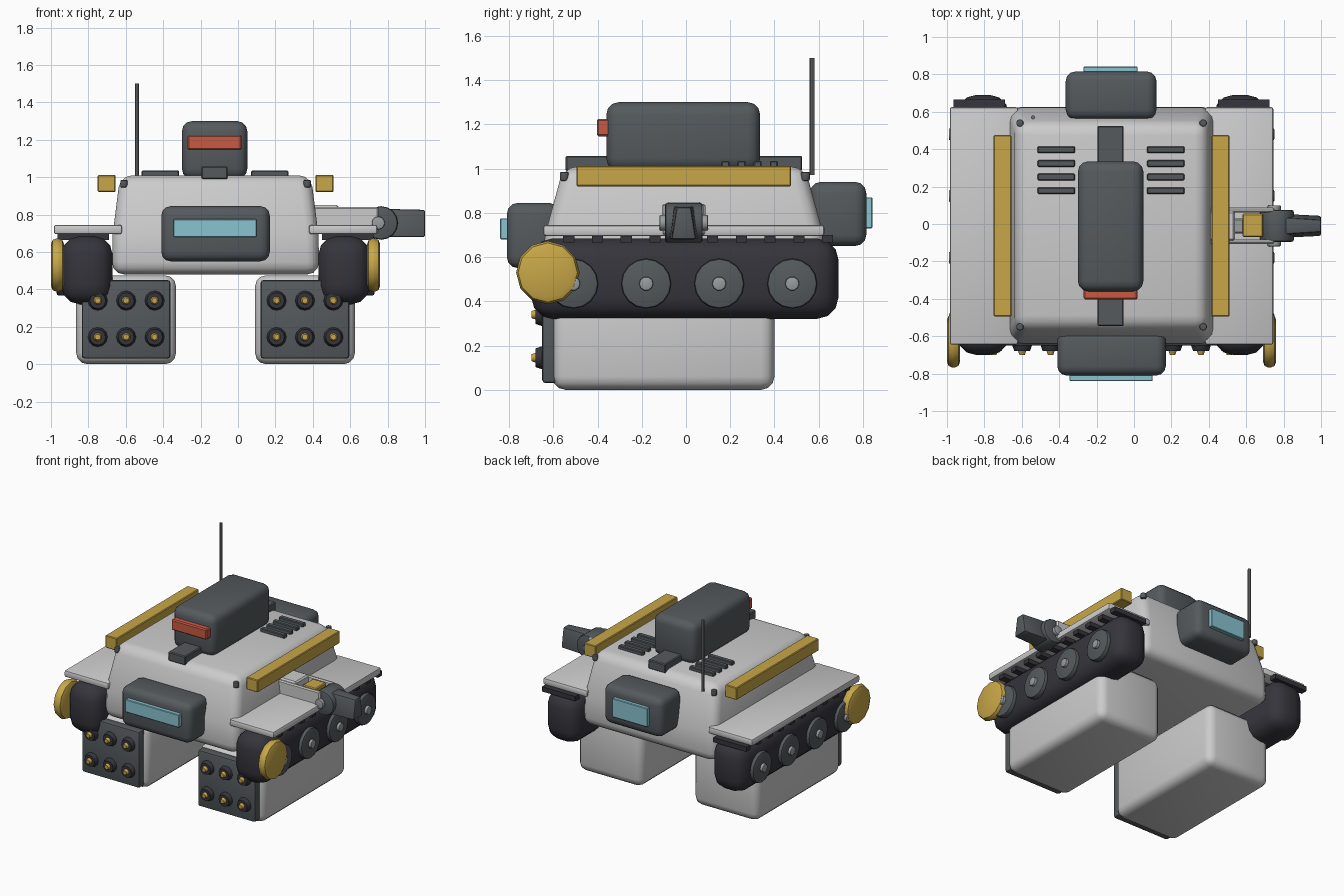
import bpy, bmesh, math
from mathutils import Matrix, Vector

if "Cube" in bpy.data.objects:
    bpy.data.objects.remove(bpy.data.objects["Cube"])

CX = -0.12   # centre line of the vehicle


def material(name, rgb):
    m = bpy.data.materials.new(name)
    m.diffuse_color = (*rgb, 1)
    m.use_nodes = True
    m.node_tree.nodes["Principled BSDF"].inputs["Base Color"].default_value = m.diffuse_color
    return m


LIGHT = material("light_grey", (0.60, 0.60, 0.60))
DARK = material("dark_grey", (0.09, 0.102, 0.11))
BLACK = material("track_black", (0.036, 0.035, 0.045))
GOLD = material("yellow", (0.58, 0.39, 0.065))
RED = material("red", (0.58, 0.10, 0.055))
CYAN = material("pale_cyan", (0.25, 0.55, 0.63))
STEEL = material("steel", (0.32, 0.34, 0.35))
ROD = material("rod_grey", (0.16, 0.16, 0.165))


def finish(bm, name, mat, bevel=0.0, segs=3, min_angle=0.6):
    """Round the sharp edges, then make a smooth-by-angle object."""
    bmesh.ops.recalc_face_normals(bm, faces=bm.faces)
    if bevel:
        edges = [e for e in bm.edges if e.calc_face_angle(0) > min_angle]
        bmesh.ops.bevel(bm, geom=edges, offset=bevel, segments=segs,
                        profile=0.5, affect='EDGES', clamp_overlap=True)
    me = bpy.data.meshes.new(name)
    bm.to_mesh(me)
    bm.free()
    me.materials.append(mat)
    ob = bpy.data.objects.new(name, me)
    bpy.context.collection.objects.link(ob)
    bpy.ops.object.select_all(action='DESELECT')
    ob.select_set(True)
    bpy.context.view_layer.objects.active = ob
    bpy.ops.object.shade_smooth_by_angle(angle=math.radians(35))
    return ob


def box(name, mat, x, y, z, bevel=0.0, segs=3):
    """Box from (min, max) ranges."""
    bm = bmesh.new()
    bmesh.ops.create_cube(bm, size=1)
    for v in bm.verts:
        v.co = Vector([(r[0] + r[1]) / 2 + c * (r[1] - r[0])
                       for r, c in zip((x, y, z), v.co)])
    return finish(bm, name, mat, bevel, segs)


def loft(name, mat, rings, bevel, segs=3):
    """Stack of closed point rings, capped at both ends."""
    bm = bmesh.new()
    vs = [[bm.verts.new(p) for p in ring] for ring in rings]
    n = len(vs[0])
    for a, b in zip(vs, vs[1:]):
        for i in range(n):
            bm.faces.new((a[i], a[(i + 1) % n], b[(i + 1) % n], b[i]))
    bm.faces.new(vs[0])
    bm.faces.new(vs[-1])
    return finish(bm, name, mat, bevel, segs)


def rod(name, mat, centre, r, length, axis, sides=12, bevel=0.0, r2=None, segs=2):
    """Cylinder or cone along an axis; r2 is the radius at the positive end."""
    bm = bmesh.new()
    turn = {'X': Matrix.Rotation(math.pi / 2, 4, 'Y'),
            'Y': Matrix.Rotation(-math.pi / 2, 4, 'X'),
            'Z': Matrix.Identity(4)}[axis]
    bmesh.ops.create_cone(bm, cap_ends=True, segments=sides, radius1=r,
                          radius2=r if r2 is None else r2, depth=length,
                          matrix=Matrix.Translation(centre) @ turn)
    return finish(bm, name, mat, bevel, segs, 0.9)


# Hull with upright lower sides and a tapered upper part
def rect(hx, hy, z):
    return [(CX + sx * hx, -0.008 + sy * hy, z)
            for sx, sy in ((-1, -1), (1, -1), (1, 1), (-1, 1))]


loft("hull", LIGHT, [rect(0.555, 0.635, 0.48), rect(0.55, 0.63, 0.70),
                     rect(0.51, 0.545, 1.01)], 0.065)

# Corner bolts and aerial
for sx in (-1, 1):
    for sy in (-1, 1):
        rod("hull_bolt", DARK, (CX + sx * 0.49, -0.005 + sy * 0.545, 0.965),
            0.02, 0.04, 'Z', 10, 0.006)
rod("aerial", ROD, (-0.54, 0.57, 1.235), 0.011, 0.53, 'Z', 8)

# Roof turret, lamp, spine strip and vents
box("turret", DARK, (-0.30, 0.05), (-0.36, 0.335), (0.99, 1.30), 0.055)
box("turret_lamp", RED, (-0.27, 0.02), (-0.403, -0.34), (1.145, 1.225), 0.008, 1)
box("spine_strip", DARK, (-0.195, -0.055), (-0.545, 0.525), (0.99, 1.058), 0.006, 1)
for x0 in (-0.515, 0.07):
    for i in range(4):
        y = 0.178 + i * 0.073
        box("roof_vent", DARK, (x0, x0 + 0.2), (y - 0.018, y + 0.018),
            (0.99, 1.035), 0.005, 1)

# Front and rear sensor housings
box("front_housing", DARK, (-0.41, 0.17), (-0.81, -0.57), (0.55, 0.845), 0.05)
box("front_window", CYAN, (-0.345, 0.10), (-0.84, -0.79), (0.68, 0.775), 0.004, 1)
box("rear_housing", DARK, (-0.365, 0.12), (0.56, 0.815), (0.65, 0.94), 0.05)
box("rear_window", CYAN, (-0.27, 0.02), (0.79, 0.842), (0.73, 0.87), 0.004, 1)

# Everything that repeats on the left and right
for s in (-1, 1):
    def span(a, b):
        return tuple(sorted((CX + s * a, CX + s * b)))

    box("roof_rail", GOLD, span(0.535, 0.63), (-0.495, 0.475), (0.92, 1.012), 0.005, 1)
    box("fender", LIGHT, span(0.50, 0.865), (-0.645, 0.625), (0.695, 0.745), 0.012, 2)

    # Track with cleats, road wheels and front drive disc
    box("track", BLACK, span(0.55, 0.825), (-0.70, 0.69), (0.32, 0.685), 0.10)
    for i in range(10):
        y = -0.53 + i * 0.13
        box("track_cleat", BLACK, span(0.57, 0.845), (y - 0.025, y + 0.025),
            (0.665, 0.70))
    for i in range(4):
        y = -0.51 + i * 0.33
        rod("road_wheel", DARK, (CX + s * 0.82, y, 0.48), 0.113, 0.06, 'X', 16, 0.012)
        rod("wheel_hub", STEEL, (CX + s * 0.85, y, 0.48), 0.032, 0.04, 'X', 10, 0.006)
    rod("drive_disc", GOLD, (CX + s * 0.845, -0.625, 0.53), 0.143, 0.07, 'X', 12, 0.03)

    # Launcher pod with six tubes
    px = CX + s * 0.478
    box("pod", LIGHT, (px - 0.267, px + 0.267), (-0.605, 0.40), (0.0, 0.475), 0.06)
    box("pod_face", DARK, (px - 0.237, px + 0.237), (-0.65, -0.58), (0.03, 0.45), 0.015, 2)
    for i in (-1, 0, 1):
        for z in (0.145, 0.34):
            x = px + i * 0.152
            rod("pod_tube", BLACK, (x, -0.66, z), 0.042, 0.04, 'Y', 12, 0, 0.056)
            rod("pod_tip", GOLD, (x, -0.677, z), 0.015, 0.045, 'Y', 10, 0, 0.032)

# Side arm on the right: bracket plates, actuator, joint and end block
for sy in (-1, 1):
    y = -0.01 + sy * 0.085
    box("arm_plate", LIGHT, (0.40, 0.75), (y - 0.013, y + 0.013), (0.70, 0.84), 0.008, 1)
    rod("joint_bolt", STEEL, (0.75, -0.01 + sy * 0.095, 0.755), 0.035, 0.03, 'Y', 12, 0.006)
box("arm_base", LIGHT, (0.40, 0.54), (-0.09, 0.07), (0.70, 0.85), 0.01, 1)
box("arm_beam", STEEL, (0.50, 0.74), (-0.05, 0.03), (0.74, 0.80), 0.008, 1)
box("arm_actuator", GOLD, (0.58, 0.69), (-0.07, 0.055), (0.73, 0.835), 0.006, 1)
rod("arm_joint", DARK, (0.765, -0.01, 0.755), 0.09, 0.17, 'Y', 16, 0.012)


def wedge(x, z0, z1, w0, w1):
    return [(x, -0.01 - w0, z0), (x, -0.01 + w0, z0),
            (x, -0.01 + w1, z1), (x, -0.01 - w1, z1)]


loft("arm_end", DARK, [wedge(0.80, 0.68, 0.83, 0.065, 0.045),
                       wedge(1.0, 0.68, 0.825, 0.055, 0.032)], 0.01, 2)
